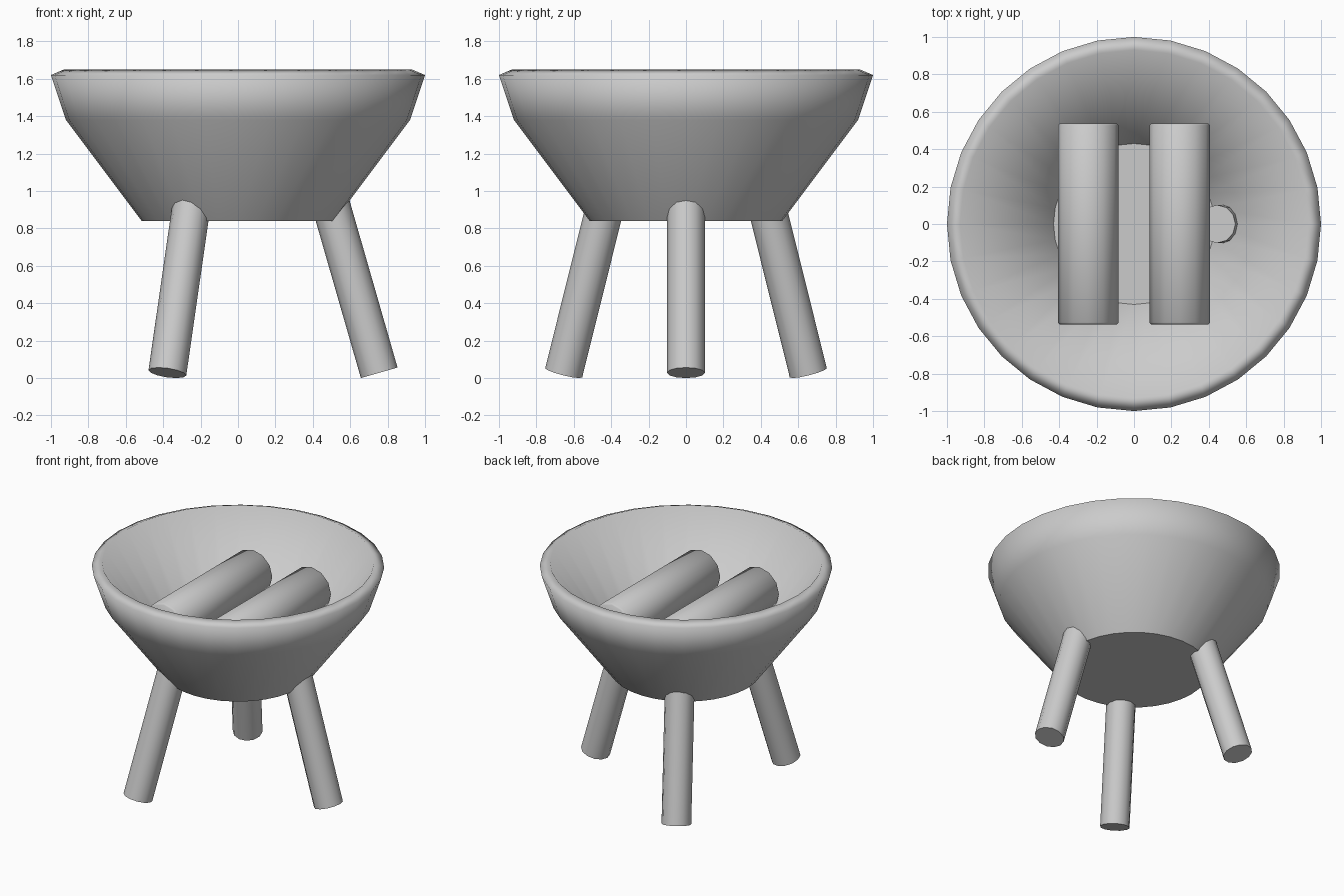
import bpy
import math
from mathutils import Vector

if "Cube" in bpy.data.objects:
    bpy.data.objects.remove(bpy.data.objects["Cube"])


def smooth(obj, degrees):
    bpy.ops.object.select_all(action='DESELECT')
    obj.select_set(True)
    bpy.context.view_layer.objects.active = obj
    bpy.ops.object.shade_smooth_by_angle(angle=math.radians(degrees))


def lathe(name, profile, sides):
    """Revolve an (r, z) profile around z and cap both ends."""
    verts, faces = [], []
    for r, z in profile:
        for i in range(sides):
            a = 2 * math.pi * i / sides
            verts.append((r * math.cos(a), r * math.sin(a), z))
    for k in range(len(profile) - 1):
        for i in range(sides):
            j = (i + 1) % sides
            a, b = k * sides, (k + 1) * sides
            faces.append((a + i, a + j, b + j, b + i))
    faces.append(tuple(reversed(range(sides))))
    last = (len(profile) - 1) * sides
    faces.append(tuple(range(last, last + sides)))
    mesh = bpy.data.meshes.new(name)
    mesh.from_pydata(verts, [], faces)
    obj = bpy.data.objects.new(name, mesh)
    bpy.context.collection.objects.link(obj)
    return obj


def rod(name, start, end, radius, sides, bevel=0.0):
    """Closed cylinder between two points, with optional softened ends."""
    start, end = Vector(start), Vector(end)
    length = (end - start).length
    profile = [(radius, 0), (radius, length)]
    if bevel:
        profile = [(radius - bevel, 0), (radius, bevel),
                   (radius, length - bevel), (radius - bevel, length)]
    obj = lathe(name, profile, sides)
    obj.location = start
    obj.rotation_mode = 'QUATERNION'
    obj.rotation_quaternion = (end - start).to_track_quat('Z', 'Y')
    smooth(obj, 60)
    return obj


# Fire bowl: outer wall, soft rim, straight inner wall and floor
bowl = lathe("fire_bowl", [
    (0.515, 0.84), (0.92, 1.38), (1.0, 1.62), (0.93, 1.65), (0.43, 0.92)], 32)
smooth(bowl, 180)
# Keep the underside and inner floor flat
for face in bowl.data.polygons:
    if len(face.vertices) > 4:
        face.use_smooth = False

# Three splayed legs, their tops reaching through the bowl wall
for n in range(3):
    a = math.radians(120 * n)
    c, s = math.cos(a), math.sin(a)
    rod(f"leg_{n + 1}", (0.755 * c, 0.755 * s, 0.028),
        (0.444 * c, 0.444 * s, 1.11), 0.102, 12)

# Two logs lying side by side in the bowl
for side, x in (("left", -0.245), ("right", 0.245)):
    rod(f"{side}_log", (x, -0.537, 1.317), (x, 0.537, 1.317), 0.162, 12, 0.01)
